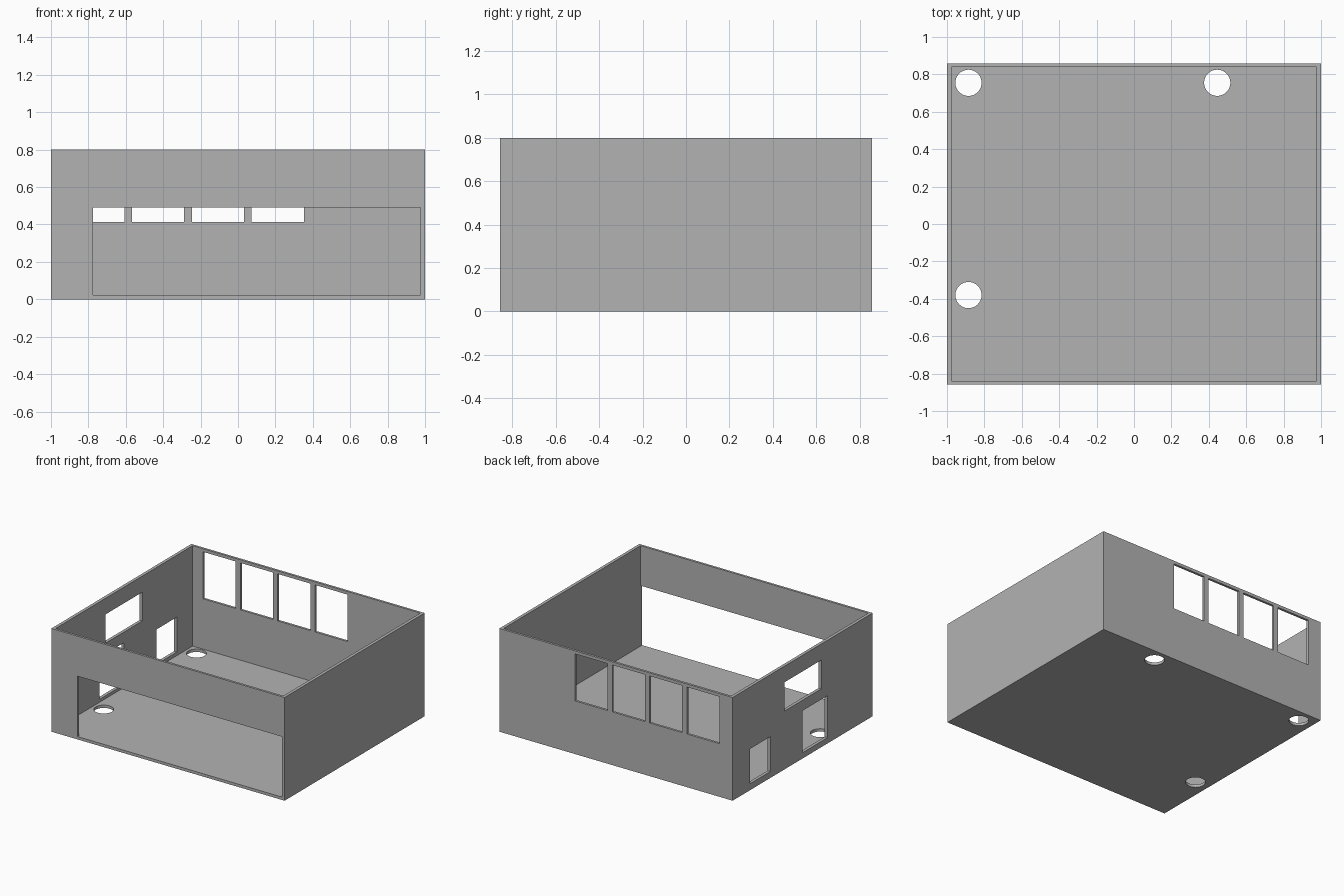
import bpy

if "Cube" in bpy.data.objects:
    bpy.data.objects.remove(bpy.data.objects["Cube"], do_unlink=True)

# Overall size: half width, half depth, height, slab and wall thicknesses
W, D, H = 1.0, 0.857, 0.80
SLAB, SIDE, END = 0.022, 0.024, 0.018

grey = bpy.data.materials.new("plain grey")
grey.use_nodes = True
colour = (0.45, 0.45, 0.45, 1.0)
grey.diffuse_color = colour
grey.node_tree.nodes["Principled BSDF"].inputs["Base Color"].default_value = colour


def box(name, x, y, z):
    """Box from (min, max) ranges on each axis."""
    centre = [(a + b) / 2 for a, b in (x, y, z)]
    bpy.ops.mesh.primitive_cube_add(size=1, location=centre)
    ob = bpy.context.object
    ob.name = name
    ob.scale = [b - a for a, b in (x, y, z)]
    bpy.ops.object.transform_apply(location=False, rotation=False, scale=True)
    ob.data.materials.append(grey)
    return ob


def cut(target, cutter):
    """Subtract the cutter from the target and discard it."""
    cutter.hide_render = True
    mod = target.modifiers.new("opening", 'BOOLEAN')
    mod.operation = 'DIFFERENCE'
    mod.solver = 'EXACT'
    mod.object = cutter
    bpy.context.view_layer.objects.active = target
    bpy.ops.object.modifier_apply(modifier=mod.name)
    bpy.data.objects.remove(cutter, do_unlink=True)


# Floor slab with three round drain holes
floor = box("floor", (-W, W), (-D, D), (0, SLAB))
for x, y in [(-0.885, 0.755), (0.445, 0.755), (-0.885, -0.38)]:
    bpy.ops.mesh.primitive_cylinder_add(vertices=48, radius=0.07, depth=0.2, location=(x, y, 0))
    cut(floor, bpy.context.object)

# Side walls run the full depth, end walls fit between them
rise = (SLAB, H)
inner = (-W + SIDE, W - SIDE)
left_wall = box("left_wall", (W - SIDE, W), (-D, D), rise)
right_wall = box("right_wall", (-W, -W + SIDE), (-D, D), rise)
back_wall = box("back_wall", inner, (D - END, D), rise)

# Front wall: a short pier and a band above the wide opening
front = (-D, -D + END)
front_pier = box("front_pier", (-W + SIDE, -0.775), front, rise)
front_band = box("front_band", (-0.775, W - SIDE), front, (0.49, H))

# Row of four equal windows in the back wall
for i in range(4):
    x = -0.887 + i * 0.32
    cut(back_wall, box("cutter", (x, x + 0.279), (D - 0.1, D + 0.1), (0.412, 0.776)))

# Three windows of different sizes in the right wall
for y, z in [((0.395, 0.645), (0.05, 0.32)),
             ((-0.305, 0.0), (0.045, 0.37)),
             ((-0.23, 0.222), (0.452, 0.675))]:
    cut(right_wall, box("cutter", (-W - 0.1, -W + 0.1), y, z))
